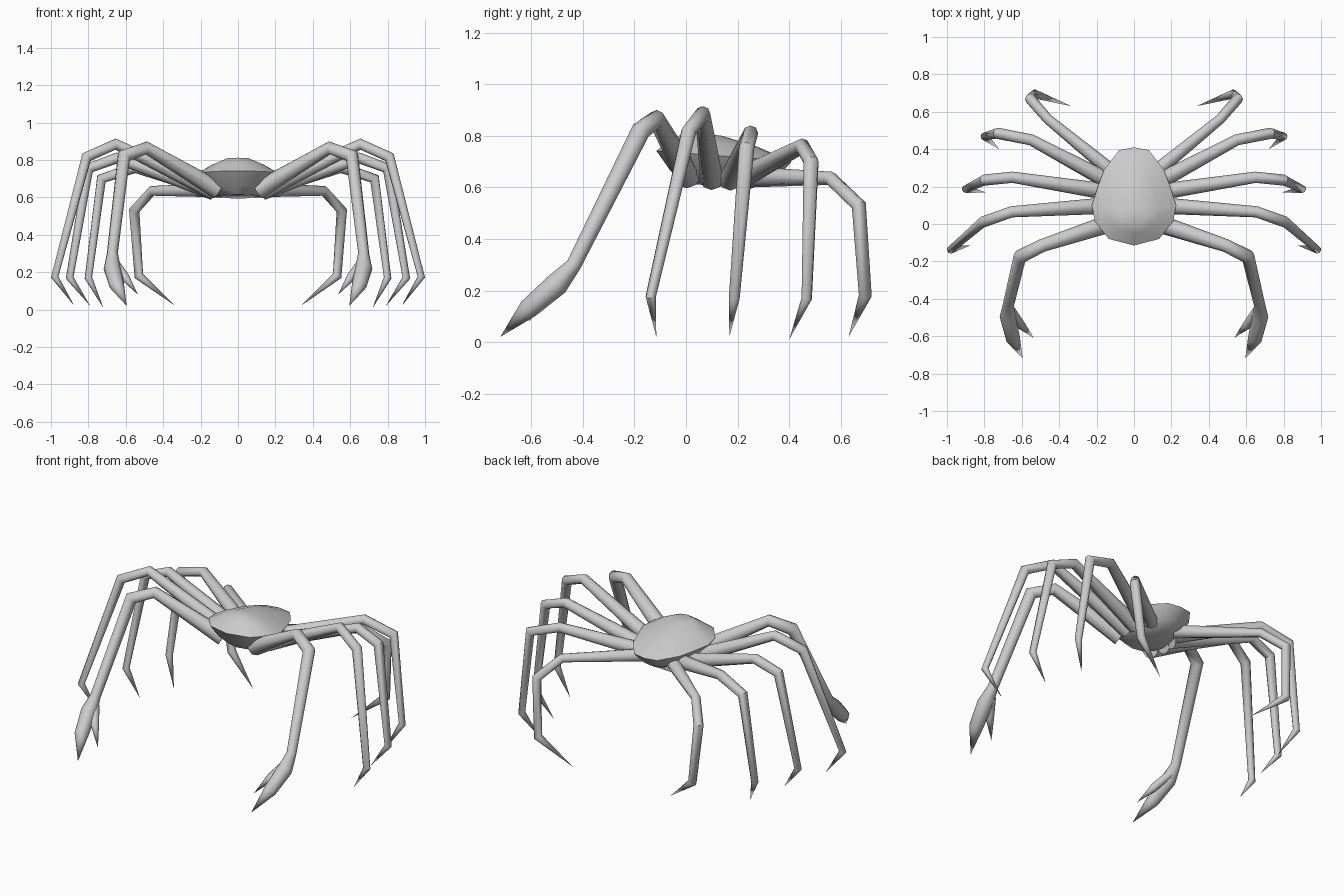
import bpy, bmesh, math
from mathutils import Vector

if "Cube" in bpy.data.objects:
    bpy.data.objects.remove(bpy.data.objects["Cube"])

shell = bpy.data.materials.new("shell_grey")
shell.diffuse_color = (0.6, 0.6, 0.6, 1)
shell.use_nodes = True
shell.node_tree.nodes["Principled BSDF"].inputs["Base Color"].default_value = shell.diffuse_color


def finish(name, bm, mirrored=False, angle=50):
    bmesh.ops.recalc_face_normals(bm, faces=bm.faces)
    me = bpy.data.meshes.new(name)
    bm.to_mesh(me)
    bm.free()
    me.materials.append(shell)
    ob = bpy.data.objects.new(name, me)
    bpy.context.collection.objects.link(ob)
    bpy.ops.object.select_all(action='DESELECT')
    ob.select_set(True)
    bpy.context.view_layer.objects.active = ob
    bpy.ops.object.shade_smooth_by_angle(angle=math.radians(angle))
    if mirrored:
        ob.modifiers.new("mirror", 'MIRROR')
    return ob


def bridge(bm, a, b):
    n = len(a)
    for i in range(n):
        bm.faces.new((a[i], a[(i + 1) % n], b[(i + 1) % n], b[i]))


def limb(name, stations, sides=8):
    """Tapered tube through (x, y, z, radius) stations, ending in a point."""
    pts = [Vector(s[:3]) for s in stations]
    bm = bmesh.new()
    rings = []
    side = None
    for i, p in enumerate(pts[:-1]):
        ahead = (pts[i + 1] - p).normalized()
        back = (p - pts[i - 1]).normalized() if i else ahead
        t = (ahead + back).normalized()
        ref = side if side else Vector((0, 0, 1)).cross(t)
        side = (ref - t * ref.dot(t)).normalized()
        up = t.cross(side)
        r = stations[i][3]
        rings.append([bm.verts.new(p + r * (side * math.cos(a) + up * math.sin(a)))
                      for a in (2 * math.pi * k / sides for k in range(sides))])
    bm.faces.new(rings[0])
    for a, b in zip(rings, rings[1:]):
        bridge(bm, a, b)
    tip = bm.verts.new(pts[-1])
    last = rings[-1]
    for k in range(sides):
        bm.faces.new((last[k], last[(k + 1) % sides], tip))
    return finish(name, bm, mirrored=True)


# Carapace: faceted outline stacked in scaled rings, peak set forward
half = [(0.08, 0.395), (0.16, 0.29), (0.19, 0.21), (0.225, 0.10), (0.21, 0.015), (0.135, -0.08)]
outline = [(0, 0.41)] + half + [(0, -0.115)] + [(-x, y) for x, y in reversed(half)]
levels = [(0.61, 0.5, 0.11), (0.655, 0.78, 0.13), (0.728, 1.0, 0.13),
          (0.776, 0.62, 0.10), (0.807, 0.27, 0.06)]      # height, scale, centre y
bm = bmesh.new()
rings = []
for z, s, cy in levels:
    ring = []
    for x, y in outline:
        yy = cy + (y - 0.13) * s
        ring.append(bm.verts.new((x * s, yy, z - 0.08 * (yy - 0.06))))
    rings.append(ring)
for a, b in zip(rings, rings[1:]):
    bridge(bm, a, b)
bm.faces.new(rings[0])
bm.faces.new(rings[-1])
finish("carapace", bm, angle=40)

# Walking legs: root, two knees, ankle, tip
legs = {
    "walking_leg_1": [(0.13, 0.10, 0.63, .045), (0.655, 0.065, 0.885, .030), (0.81, 0.01, 0.815, .030),
                      (0.98, -0.137, 0.175, .021), (0.875, -0.115, 0.02, 0)],
    "walking_leg_2": [(0.13, 0.17, 0.63, .045), (0.65, 0.25, 0.81, .030), (0.80, 0.235, 0.755, .030),
                      (0.90, 0.187, 0.17, .021), (0.79, 0.168, 0.02, 0)],
    "walking_leg_3": [(0.12, 0.22, 0.64, .045), (0.55, 0.45, 0.76, .030), (0.73, 0.485, 0.70, .030),
                      (0.80, 0.468, 0.17, .021), (0.72, 0.40, 0.01, 0)],
    "back_leg": [(0.08, 0.25, 0.64, .040), (0.46, 0.56, 0.635, .027), (0.555, 0.67, 0.53, .029),
                 (0.53, 0.695, 0.18, .025), (0.335, 0.63, 0.02, 0)],
}
for name, stations in legs.items():
    limb(name, stations)

# Front arm running into the large claw finger
limb("claw_arm", [(0.11, 0.01, 0.64, .050), (0.49, -0.115, 0.865, .035), (0.61, -0.175, 0.82, .038),
                  (0.672, -0.435, 0.30, .030), (0.673, -0.50, 0.225, .046),
                  (0.648, -0.61, 0.13, .040), (0.595, -0.72, 0.02, 0)])

# Small inner claw finger
limb("claw_thumb", [(0.66, -0.46, 0.25, .025), (0.605, -0.54, 0.175, .024), (0.535, -0.61, 0.08, 0)])
